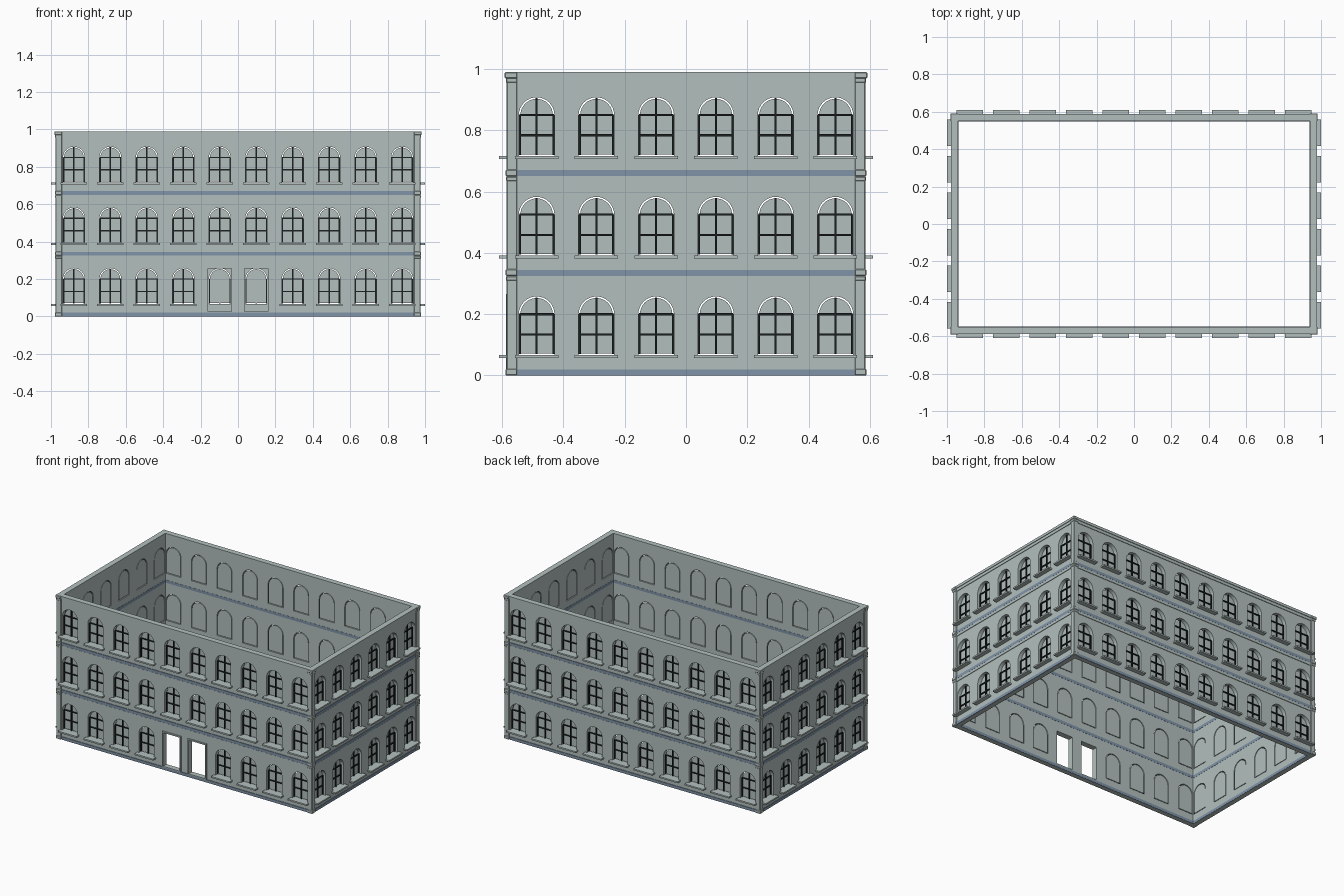
import bpy, bmesh, math
from mathutils import Matrix

if "Cube" in bpy.data.objects:
    bpy.data.objects.remove(bpy.data.objects["Cube"])

IX, IY = 0.94, 0.55          # inner half sizes
T = 0.03                     # wall thickness
H = 0.99
FLOOR = 0.325
STEP = 0.195
R, SILL, SPRING = 0.058, 0.066, 0.2


def material(name, rgb):
    m = bpy.data.materials.new(name)
    m.diffuse_color = (*rgb, 1)
    m.use_nodes = True
    m.node_tree.nodes["Principled BSDF"].inputs["Base Color"].default_value = m.diffuse_color
    return m


STONE = material("grey_stone", (0.45, 0.53, 0.515))
BLUE = material("slate_blue", (0.215, 0.295, 0.39))
BLACK = material("black_bars", (0.012, 0.014, 0.014))


def finish(name, bm, mat, bevel=0):
    bmesh.ops.recalc_face_normals(bm, faces=bm.faces)
    me = bpy.data.meshes.new(name)
    bm.to_mesh(me)
    bm.free()
    me.materials.append(mat)
    ob = bpy.data.objects.new(name, me)
    bpy.context.collection.objects.link(ob)
    if bevel:
        b = ob.modifiers.new("bevel", 'BEVEL')
        b.width, b.segments = bevel, 1
    return ob


def prism(bm, pts, d0, d1, M):
    """Extrude a (u, z) outline between two depths measured outward from the inner wall face."""
    a = [bm.verts.new(M @ Matrix.Translation((u, -d0, z)).translation) for u, z in pts]
    b = [bm.verts.new(M @ Matrix.Translation((u, -d1, z)).translation) for u, z in pts]
    bm.faces.new(a)
    bm.faces.new(b[::-1])
    n = len(pts)
    for i in range(n):
        bm.faces.new((a[i], b[i], b[(i + 1) % n], a[(i + 1) % n]))


def rect(u0, u1, z0, z1):
    return [(u0, z0), (u1, z0), (u1, z1), (u0, z1)]


def box(bm, u0, u1, z0, z1, d0, d1, M):
    prism(bm, rect(u0, u1, z0, z1), d0, d1, M)


def arch(u, z, r, bottom, n=16):
    pts = [(u - r, z + bottom), (u + r, z + bottom)]
    return pts + [(u + r * math.cos(math.pi * i / n), z + SPRING + r * math.sin(math.pi * i / n))
                  for i in range(n + 1)]


def wall(name, half, holes, M):
    """Flat wall with holes, from a filled and extruded 2D curve."""
    cu = bpy.data.curves.new(name, 'CURVE')
    cu.dimensions, cu.fill_mode, cu.extrude = '2D', 'BOTH', T / 2
    for pts in [rect(-half, half, 0, H - 0.005)] + holes:
        s = cu.splines.new('POLY')
        s.points.add(len(pts) - 1)
        for p, (u, z) in zip(s.points, pts):
            p.co = (u, z, 0, 1)
        s.use_cyclic_u = True
    tmp = bpy.data.objects.new("tmp", cu)
    bpy.context.collection.objects.link(tmp)
    bpy.context.view_layer.update()
    me = bpy.data.meshes.new_from_object(tmp.evaluated_get(bpy.context.evaluated_depsgraph_get()))
    bpy.data.objects.remove(tmp)
    me.transform(M @ Matrix.Translation((0, -T / 2, 0)) @ Matrix.Rotation(math.pi / 2, 4, 'X'))
    me.materials.clear()
    bm = bmesh.new()
    bm.from_mesh(me)
    bmesh.ops.remove_doubles(bm, verts=bm.verts, dist=1e-5)
    for f in bm.faces:
        f.material_index = 0
        f.smooth = False
    finish(name, bm, STONE)


panes, bars, sills, bands, trims, doors = (bmesh.new() for _ in range(6))

# four sides: name, turn, inner distance, inner half length, wall half length, windows
SIDES = [("front", 0, IY, IX, IX + T, 10), ("right", 1, IX, IY, IY, 6),
         ("back", 2, IY, IX, IX + T, 10), ("left", 3, IX, IY, IY, 6)]
for name, turn, dist, inner, half, count in SIDES:
    M = Matrix.Rotation(turn * math.pi / 2, 4, 'Z') @ Matrix.Translation((0, -dist, 0))
    holes = []
    for k in range(3):
        z = k * FLOOR
        # blue band at each floor base and stone moulding at each floor top
        box(bands, -inner, inner, z + 0.0005, z + 0.02, -0.001, T + 0.004, M)
        box(trims, -inner, inner, z + 0.307, z + FLOOR, 0.01, T + 0.004, M)
        for i in range(count):
            u = (i - (count - 1) / 2) * STEP
            if name == "front" and k == 0 and i in (4, 5):
                # open doorway with a square frame
                holes.append(rect(u - 0.062, u + 0.062, 0.026, 0.257))
                for s in (-1, 1):
                    a, b = sorted((u + s * 0.062, u + s * 0.071))
                    box(doors, a, b, 0.02, 0.266, 0, T + 0.008, M)
                box(doors, u - 0.062, u + 0.062, 0.257, 0.266, 0, T + 0.008, M)
                box(doors, u - 0.062, u + 0.062, 0.02, 0.026, 0, T + 0.008, M)
                continue
            # window opening, pane with a small gap, glazing bars and sill
            holes.append(arch(u, z, R, SILL))
            prism(panes, arch(u, z, R - 0.005, SILL + 0.005), 0.001, 0.008, M)
            for du, top in ((-0.0545, SPRING), (0, SPRING + 0.055), (0.0545, SPRING)):
                box(bars, u + du - 0.0035, u + du + 0.0035, z + SILL + 0.004, z + top, 0.004, 0.015, M)
            for dz in (0.134, SPRING):
                box(bars, u - 0.056, u + 0.056, z + dz - 0.0035, z + dz + 0.0035, 0.004, 0.0145, M)
            box(sills, u - 0.071, u + 0.071, z + 0.057, z + SILL + 0.001, 0.012, 0.06, M)
    # upper frieze and top rim
    box(trims, -inner, inner, 0.953, H - 0.006, 0.01, T + 0.004, M)
    box(trims, -half - 0.008 * (half > inner), half + 0.008 * (half > inner), H - 0.018, H, 0, T + 0.008, M)
    wall(name + "_wall", half, holes, M)

finish("window_panes", panes, STONE)
finish("glazing_bars", bars, BLACK)
finish("window_sills", sills, STONE)
finish("floor_bands", bands, BLUE)
finish("wall_mouldings", trims, STONE)
finish("door_frames", doors, STONE)

# corner pilasters with bases and capitals
pil = bmesh.new()
I = Matrix.Identity(4)
for sx in (-1, 1):
    for sy in (-1, 1):
        def post(out, z0, z1):
            xs = sorted((sx * (IX + 0.001), sx * (IX + out)))
            ys = sorted((-sy * (IY + 0.001), -sy * (IY + out)))
            box(pil, xs[0], xs[1], z0, z1, ys[0], ys[1], I)
        post(0.036, 0, H - 0.004)
        for k in range(3):
            post(0.039, k * FLOOR, k * FLOOR + 0.022)
            post(0.038, k * FLOOR + 0.309, (k + 1) * FLOOR)
        post(0.038, 0.955, 0.972)
        post(0.042, 0.97, H)
finish("corner_pilasters", pil, STONE, 0.003)
